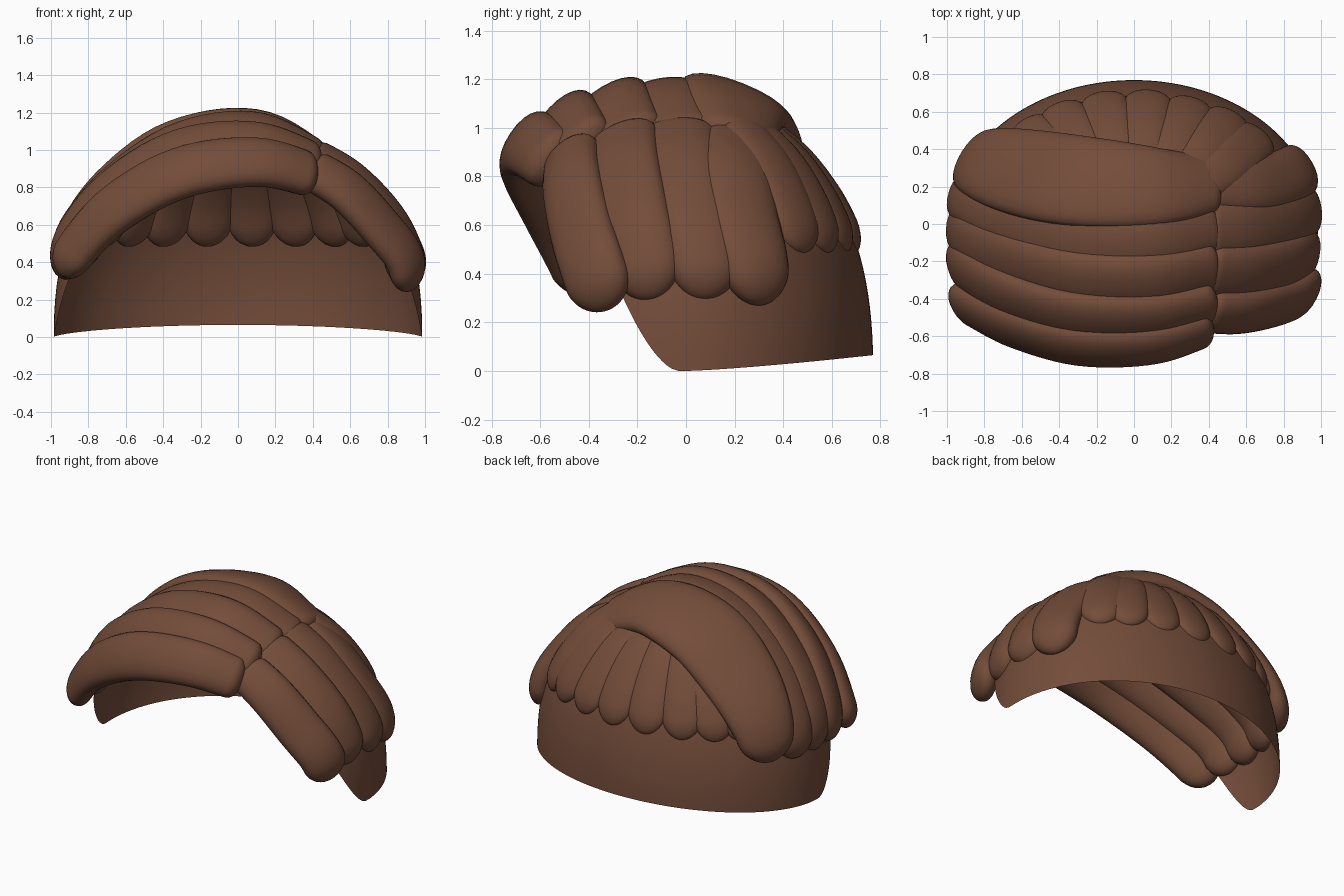
import bpy, bmesh, math
from mathutils import Vector

if "Cube" in bpy.data.objects:
    bpy.data.objects.remove(bpy.data.objects["Cube"])

A, B, C, P = 0.985, 0.77, 1.13, 2.3      # head dome radii and vertical fullness

brown = bpy.data.materials.new("chestnut_brown")
brown.diffuse_color = (0.172, 0.073, 0.042, 1)
brown.use_nodes = True
brown.node_tree.nodes["Principled BSDF"].inputs["Base Color"].default_value = brown.diffuse_color


def dome(phi, z, grow=0.0):
    f = math.sqrt(max(0.0, 1 - (max(z, 0) / C) ** P))
    return Vector(((A * f ** 0.8 + grow) * math.cos(phi), (B * f + grow) * math.sin(phi), z))


def finish(name, bm):
    bmesh.ops.recalc_face_normals(bm, faces=bm.faces)
    mesh = bpy.data.meshes.new(name)
    bm.to_mesh(mesh)
    bm.free()
    mesh.materials.append(brown)
    for p in mesh.polygons:
        p.use_smooth = True
    obj = bpy.data.objects.new(name, mesh)
    bpy.context.collection.objects.link(obj)
    return obj


def spline(pts, per=24):
    # smooth curve through the guide points
    pts = [Vector(p) for p in pts]
    q = [2 * pts[0] - pts[1]] + pts + [2 * pts[-1] - pts[-2]]
    out = []
    for i in range(1, len(q) - 2):
        a, b, c, d = q[i - 1:i + 3]
        for k in range(per):
            t = k / per
            out.append(0.5 * (2 * b + (c - a) * t + (2 * a - 5 * b + 4 * c - d) * t * t
                              + (3 * b - a - 3 * c + d) * t ** 3))
    return out + [pts[-1]]


def lock(name, pts, widths, thick, start_cap=0.07, end_cap=0.14, rings=44, sides=24):
    # flattened tube along a path, lying on the dome, with rounded ends
    path = spline(pts)
    cum = [0.0]
    for a, b in zip(path, path[1:]):
        cum.append(cum[-1] + (b - a).length)
    total = cum[-1]

    def at(s):
        i = 0
        while i < len(path) - 2 and cum[i + 1] < s:
            i += 1
        u = (s - cum[i]) / (cum[i + 1] - cum[i])
        return path[i].lerp(path[i + 1], u)

    bm = bmesh.new()
    loops = []
    for k in range(rings + 1):
        t = (1 - math.cos(math.pi * k / rings)) / 2
        s = t * total
        p = at(s)
        tan = (at(min(total, s + 0.06)) - at(max(0, s - 0.06))).normalized()
        n = Vector((p.x / A ** 2, p.y / B ** 2, p.z / C ** 2))
        wdir = tan.cross(n).normalized()
        n = wdir.cross(tan).normalized()
        w0, w1, w2 = widths
        # quadratic through start, middle and end widths
        w = w0 * (1 - t) * (1 - 2 * t) + 4 * w1 * t * (1 - t) + w2 * t * (2 * t - 1)
        r = 1.0
        if s < start_cap:
            r = math.sqrt(max(0, 1 - (1 - s / start_cap) ** 2))
        if total - s < end_cap:
            r = math.sqrt(max(0, 1 - (1 - (total - s) / end_cap) ** 2))
        r = max(r, 0.03)
        ring = []
        for j in range(sides):
            a = 2 * math.pi * j / sides
            ca, sa = math.cos(a), math.sin(a)
            x = math.copysign(abs(ca) ** 0.92, ca) * w * r
            y = math.copysign(abs(sa) ** 0.92, sa) * thick * r
            ring.append(bm.verts.new(p + wdir * x + n * y))
        loops.append(ring)
    for a, b in zip(loops, loops[1:]):
        for j in range(sides):
            bm.faces.new((a[j], a[(j + 1) % sides], b[(j + 1) % sides], b[j]))
    bm.faces.new(loops[0])
    bm.faces.new(loops[-1])
    return finish(name, bm)


# Thin undercut shell around the sides and back of the head
bm = bmesh.new()
rows, cols, top = 28, 80, 0.74
grid = []
for i in range(rows + 1):
    v = top * (i / rows) ** 1.3
    f = math.sqrt(1 - (v / C) ** P)
    front = max(-0.30, -0.03 - 0.47 * v ** 0.6)
    start = math.asin(front / (B * f))
    row = []
    for j in range(cols + 1):
        phi = start + (math.pi - 2 * start) * j / cols
        lift = 0.065 * max(0, math.sin(phi)) ** 1.3 * (1 - v / top)
        row.append(bm.verts.new(dome(phi, v + lift)))
    grid.append(row)
for a, b in zip(grid, grid[1:]):
    for j in range(cols):
        bm.faces.new((a[j], a[j + 1], b[j + 1], b[j]))
finish("undercut_shell", bm)

# Long locks swept from the parting over the top to the left side
left = [
    [(.42, -.54, .86), (.1, -.64, .935), (-.3, -.645, .88), (-.65, -.55, .69), (-.87, -.44, .46), (-.93, -.40, .32)],
    [(.44, -.42, .91), (.1, -.495, 1.02), (-.3, -.49, .98), (-.65, -.39, .79), (-.88, -.25, .54), (-.93, -.19, .31)],
    [(.45, -.23, .94), (.1, -.30, 1.09), (-.3, -.29, 1.04), (-.65, -.19, .83), (-.88, -.07, .57), (-.94, 0, .32)],
    [(.45, 0, .95), (.1, -.09, 1.115), (-.3, -.08, 1.06), (-.65, .01, .84), (-.87, .12, .57), (-.93, .17, .33)],
    [(.45, .21, .93), (.1, .20, 1.10), (-.3, .23, 1.04), (-.6, .28, .84), (-.80, .33, .61), (-.88, .35, .36)],
]
left_widths = [(.13, .155, .13), (.14, .165, .13), (.15, .165, .13), (.15, .165, .13), (.15, .26, .15)]
for i, (pts, w) in enumerate(zip(left, left_widths)):
    lock(f"swept_lock_{i + 1}", pts, w, 0.085)

# Shorter locks falling from the parting to the right side
right = [
    [(.37, -.47, .91), (.58, -.47, .78), (.77, -.43, .58), (.89, -.38, .42), (.92, -.32, .25)],
    [(.37, -.26, .98), (.60, -.26, .84), (.80, -.22, .64), (.90, -.17, .46), (.93, -.14, .29)],
    [(.37, -.03, 1.0), (.60, -.02, .86), (.80, .02, .65), (.91, .07, .46), (.94, .08, .29)],
    [(.37, .20, .96), (.60, .20, .83), (.77, .23, .64), (.87, .28, .46), (.89, .31, .27)],
]
right_widths = [(.13, .145, .14), (.15, .16, .13), (.15, .16, .13), (.13, .16, .13)]
for i, (pts, w) in enumerate(zip(right, right_widths)):
    lock(f"side_lock_{i + 1}", pts, w, 0.08)

# Hanging locks on the back of the head
for i, x in enumerate((-.74, -.60, -.41, -.17, .08, .32, .53, .68)):
    phi = math.acos(x / (A * 0.935))
    sink = -0.025 if x < 0.4 else -0.015
    pts = [dome(phi, z, g + sink) for z, g in ((1.02, -.04), (.88, -.025), (.73, -.01), (.6, .0), (.485, .01))]
    lock(f"back_lock_{i + 1}", pts, (.11, .135, .12), 0.06, rings=32)
